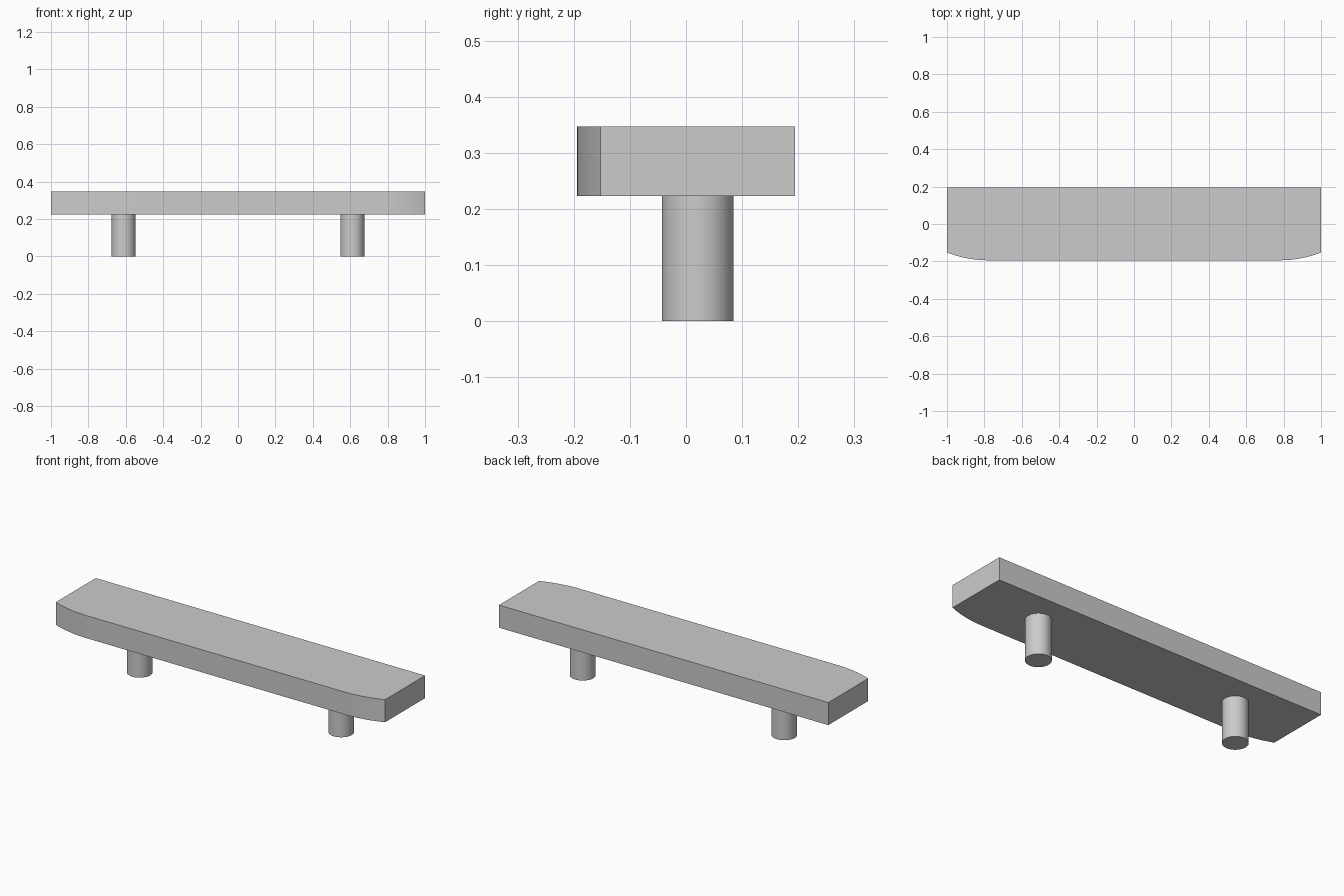
import bpy, bmesh, math

cube = bpy.data.objects.get("Cube")
if cube:
    bpy.data.objects.remove(cube, do_unlink=True)

# Single grey finish
grey = bpy.data.materials.new("plain_grey")
grey.use_nodes = True
colour = (0.6, 0.6, 0.6, 1)
grey.diffuse_color = colour
grey.node_tree.nodes["Principled BSDF"].inputs["Base Color"].default_value = colour


def extrude_profile(name, points, bottom, top):
    """Extrude a counterclockwise plan outline into a solid."""
    bm = bmesh.new()
    base = bm.faces.new([bm.verts.new((x, y, bottom)) for x, y in points])
    out = bmesh.ops.extrude_face_region(bm, geom=[base], use_keep_orig=True)
    verts = [v for v in out["geom"] if isinstance(v, bmesh.types.BMVert)]
    bmesh.ops.translate(bm, verts=verts, vec=(0, 0, top - bottom))
    bmesh.ops.recalc_face_normals(bm, faces=bm.faces)
    mesh = bpy.data.meshes.new(name)
    bm.to_mesh(mesh)
    bm.free()
    obj = bpy.data.objects.new(name, mesh)
    bpy.context.collection.objects.link(obj)
    finish(obj)


def finish(obj):
    obj.data.materials.append(grey)
    bpy.ops.object.select_all(action="DESELECT")
    obj.select_set(True)
    bpy.context.view_layer.objects.active = obj
    bpy.ops.object.shade_smooth_by_angle(angle=math.radians(30))


# Grip bar: straight back, front face easing back in an arc at each end
front, back, radius, flat_half = -0.194, 0.194, 0.6, 0.78
sweep = math.asin((1 - flat_half) / radius)
arc = [(flat_half + radius * math.sin(sweep * i / 12),
        front + radius * (1 - math.cos(sweep * i / 12))) for i in range(13)]
outline = [(-x, y) for x, y in reversed(arc)] + arc + [(1, back), (-1, back)]
extrude_profile("grip_bar", outline, 0.223, 0.347)

# Two round mounting posts
for side, x in (("left", 0.612), ("right", -0.612)):
    bpy.ops.mesh.primitive_cylinder_add(vertices=48, radius=0.064, depth=0.223,
                                        location=(x, 0.021, 0.1115))
    post = bpy.context.object
    post.name = side + "_post"
    finish(post)
